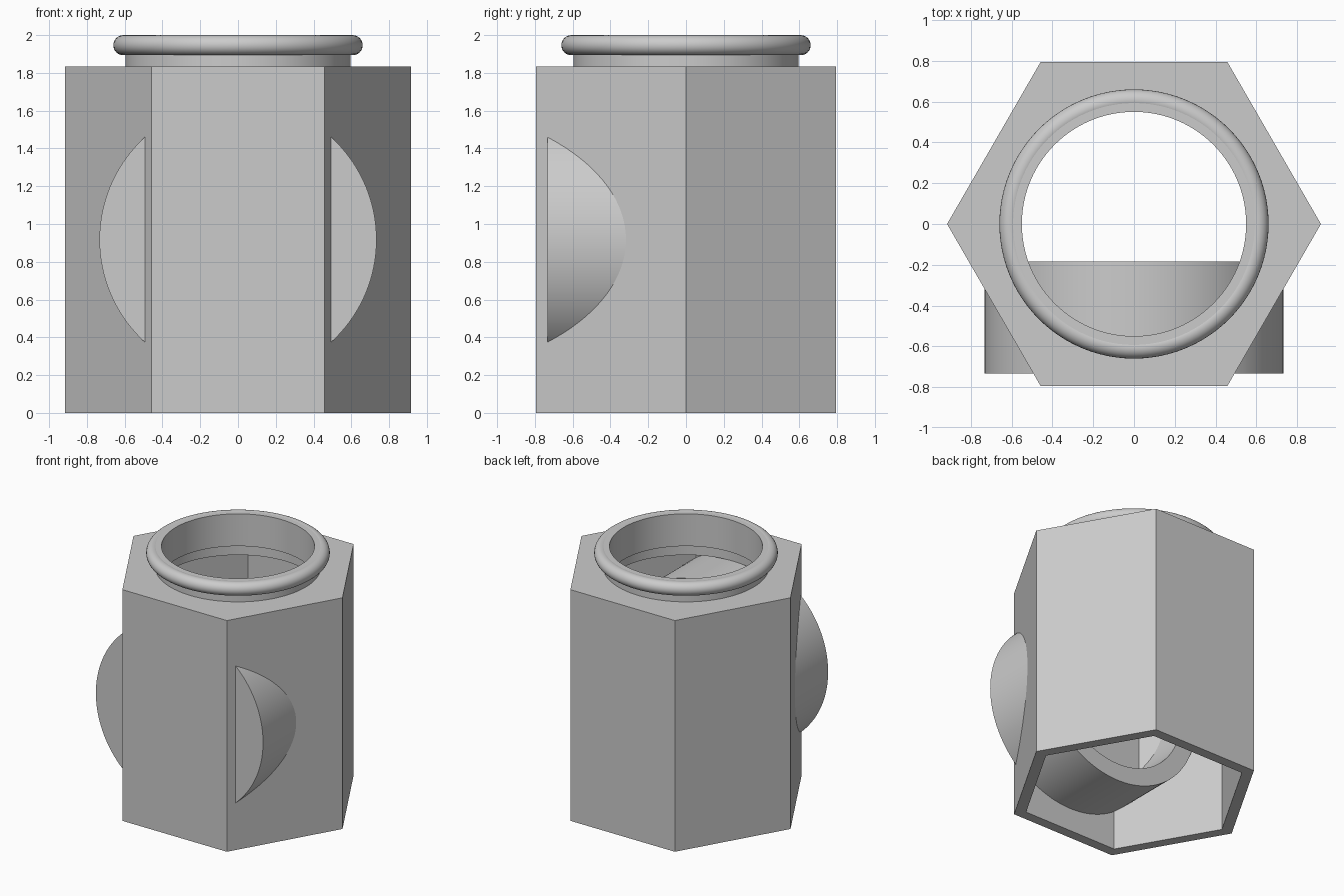
import bpy, bmesh, math
from mathutils import Matrix

cube = bpy.data.objects.get("Cube")
if cube:
    bpy.data.objects.remove(cube, do_unlink=True)

U = 0.0917          # design unit: the hexagon's corner radius is 10 units
ROUND = 96

grey = bpy.data.materials.new("plain_grey")
grey.use_nodes = True
colour = (0.6, 0.6, 0.6, 1)
grey.diffuse_color = colour
grey.node_tree.nodes["Principled BSDF"].inputs["Base Color"].default_value = colour


def lathe(name, profile, sides=ROUND, closed=False, turn=None):
    """Spin a (radius, height) profile, in units, around z."""
    bm = bmesh.new()
    rings = []
    for i in range(sides):
        a = 2 * math.pi * i / sides
        rings.append([bm.verts.new((r * U * math.cos(a), r * U * math.sin(a), z * U))
                      for r, z in profile])
    spans = len(profile) if closed else len(profile) - 1
    for i in range(sides):
        a, b = rings[i], rings[(i + 1) % sides]
        for j in range(spans):
            k = (j + 1) % len(profile)
            bm.faces.new((a[j], b[j], b[k], a[k]))
    bmesh.ops.remove_doubles(bm, verts=bm.verts, dist=1e-5)
    bmesh.ops.recalc_face_normals(bm, faces=bm.faces)
    if turn:
        bm.transform(turn)
    mesh = bpy.data.meshes.new(name)
    bm.to_mesh(mesh)
    bm.free()
    mesh.materials.append(grey)
    obj = bpy.data.objects.new(name, mesh)
    bpy.context.collection.objects.link(obj)
    return obj


def solid(name, radius, low, high, sides=ROUND):
    return lathe(name, [(0, low), (radius, low), (radius, high), (0, high)], sides)


def select_only(obj):
    bpy.ops.object.select_all(action='DESELECT')
    obj.select_set(True)
    bpy.context.view_layer.objects.active = obj


def cut(obj, cutter):
    cutter.hide_render = True
    mod = obj.modifiers.new("cut", 'BOOLEAN')
    mod.operation = 'DIFFERENCE'
    mod.solver = 'EXACT'
    mod.object = cutter
    select_only(obj)
    bpy.ops.object.modifier_apply(modifier=mod.name)
    bpy.data.objects.remove(cutter, do_unlink=True)


# Hexagonal housing: open below, with a round hole in its thick top plate
housing = solid("hexagonal_housing", 10, 0, 20, 6)
cut(housing, solid("hollow_cutter", 9, -1, 18, 6))
cut(housing, solid("hole_cutter", 6.5, 17, 21))

# Neck tube set into the hole, with a rolled lip around its top
neck = lathe("neck_tube", [(6, 19), (6.5, 19), (6.5, 21.79), (6, 21.79)], closed=True)
lip_r, lip_z, lip_t = 6.62, 21.23, 0.58
lip = lathe("rolled_lip", [(lip_r + lip_t * math.cos(2 * math.pi * i / 24),
                            lip_z + lip_t * math.sin(2 * math.pi * i / 24))
                           for i in range(24)], closed=True)

# Cross cup: lies along y through the front walls, closed in front, open behind
lay_down = Matrix.Translation((0, 0, 10 * U)) @ Matrix.Rotation(math.pi / 2, 4, 'X')
cup = lathe("cross_cup", [(0, 8), (8, 8), (8, 2), (6.5, 2), (6.5, 6), (0, 6)],
            sides=128, turn=lay_down)

for obj in (housing, neck, lip, cup):
    select_only(obj)
    bpy.ops.object.shade_smooth_by_angle(angle=math.radians(30))
